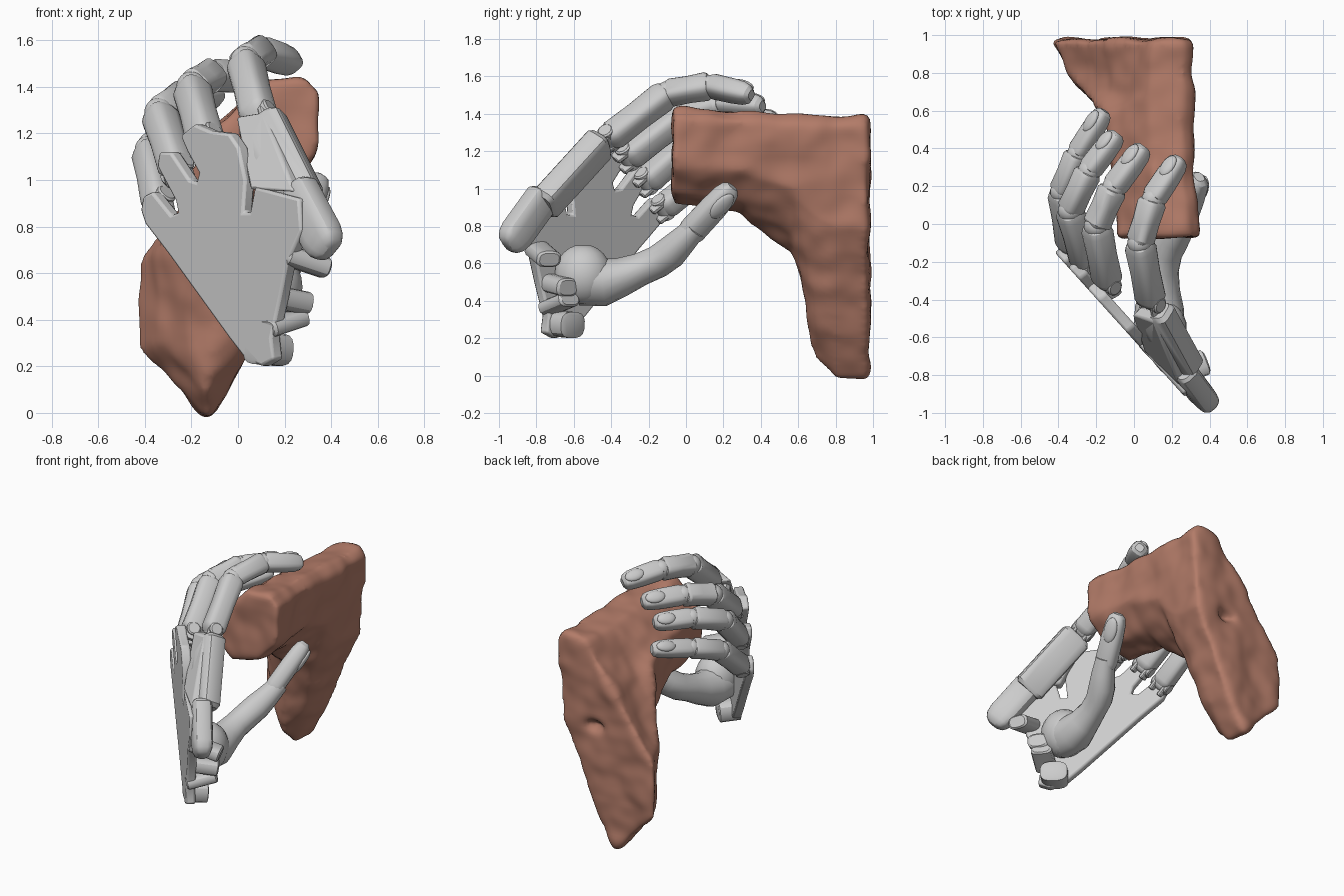
import bpy, bmesh, math
from mathutils import Vector as V

if "Cube" in bpy.data.objects:
    bpy.data.objects.remove(bpy.data.objects["Cube"])

IN = V((.74, .67, 0))          # direction from back of hand into the palm


def finish(ob, bevel=0, angle=30):
    bpy.ops.object.select_all(action='DESELECT')
    ob.select_set(True)
    bpy.context.view_layer.objects.active = ob
    bpy.ops.object.shade_smooth_by_angle(angle=math.radians(angle))
    if bevel:
        m = ob.modifiers.new('bevel', 'BEVEL')
        m.width, m.segments, m.limit_method = bevel, 2, 'ANGLE'
    return ob


def loft(name, rings, bevel=0, angle=30):
    bm = bmesh.new()
    rs = [[bm.verts.new(p) for p in r] for r in rings]
    n = len(rs[0])
    for a, b in zip(rs, rs[1:]):
        for i in range(n):
            j = (i + 1) % n
            bm.faces.new((a[i], a[j], b[j], b[i]))
    bm.faces.new(rs[0])
    bm.faces.new(rs[-1])
    bmesh.ops.recalc_face_normals(bm, faces=bm.faces)
    me = bpy.data.meshes.new(name)
    bm.to_mesh(me)
    bm.free()
    ob = bpy.data.objects.new(name, me)
    bpy.context.collection.objects.link(ob)
    return finish(ob, bevel, angle)


def ring(c, side, up, w, h, n=16, p=.7):
    out = []
    for k in range(n):
        a = 2 * math.pi * (k + .5) / n
        x, y = math.cos(a), math.sin(a)
        out.append(c + side * w * math.copysign(abs(x) ** p, x) + up * h * math.copysign(abs(y) ** p, y))
    return out


def frame(a, b, up):
    d = (b - a).normalized()
    up = (up - d * up.dot(d)).normalized()
    return d, d.cross(up), up


BONE = [(-.05, .5), (.01, .85), (.08, .98), (.5, .94), (.9, 1), (.98, .87), (1.04, .5)]
TIP = [(-.05, .5), (.02, .88), (.1, .98), (.55, .96), (.82, .88), (.94, .72), (1.0, .42)]
BOX = [(0, .8), (.05, 1), (.95, 1), (1, .8)]


def segment(name, a, b, up, w, h, prof=BONE, p=.6):
    a, b = V(a), V(b)
    d, side, up = frame(a, b, V(up))
    return loft(name, [ring(a.lerp(b, t), side, up, w * s, h * s, p=p) for t, s in prof])


def ball(name, c, r, scale=(1, 1, 1), basis=None):
    x, y, z = basis or (V((1, 0, 0)), V((0, 1, 0)), V((0, 0, 1)))
    rings = []
    for i in range(1, 12):
        a = math.pi * i / 12
        rings.append(ring(V(c) + z * r * scale[2] * -math.cos(a), x, y, r * scale[0] * math.sin(a),
                          r * scale[1] * math.sin(a), p=1))
    return loft(name, rings, angle=60)


def nail(name, a, b, up, w, h):
    d, side, up = frame(V(a), V(b), V(up))
    c = V(a).lerp(V(b), .7) + up * h * .84
    ball(name, c, 1, (w * .62, (V(b) - V(a)).length * .24, .02), (side, d, up))


# Held block: lofted front to back, then roughened
sections = [
    (-.07, [(.10, 1.42), (.28, 1.44), (.35, 1.38), (.34, 1.12), (.20, .98), (0, .92), (-.08, 1.0), (-.08, 1.24)]),
    (.30, [(.10, 1.40), (.26, 1.42), (.32, 1.36), (.30, 1.10), (.15, .92), (0, .86), (-.1, .95), (-.11, 1.22)]),
    (.58, [(.09, 1.38), (.25, 1.40), (.31, 1.34), (.28, 1.0), (.10, .75), (-.06, .64), (-.14, .75), (-.15, 1.15)]),
    (.69, [(.09, 1.37), (.26, 1.39), (.31, 1.33), (.26, .85), (0, .30), (-.14, .10), (-.22, .35), (-.26, .85)]),
    (.80, [(.09, 1.36), (.26, 1.38), (.31, 1.33), (.26, .80), (.02, .22), (-.13, -.02), (-.33, .30), (-.35, .70)]),
    (.975, [(.10, 1.38), (.27, 1.39), (.32, 1.33), (.27, .80), (.03, .24), (-.13, -.03), (-.43, .28), (-.43, .65)])]
block = loft('held_block', [[V((x, y, z)) for x, z in pts] for y, pts in sections], angle=60)
dent = ball('dent_cutter', (.02, .98, .80), .07, (1.2, 1, .7))
dent.hide_render = True
dent.hide_viewport = True
m = block.modifiers.new('dent', 'BOOLEAN')
m.operation, m.object = 'DIFFERENCE', dent
m = block.modifiers.new('remesh', 'REMESH')
m.mode, m.voxel_size, m.use_smooth_shade = 'VOXEL', .02, True
m = block.modifiers.new('soften', 'SMOOTH')
m.iterations, m.factor = 9, .5
tex = bpy.data.textures.new('lumps', 'CLOUDS')
tex.noise_scale, tex.noise_depth = .22, 1
m = block.modifiers.new('lumps', 'DISPLACE')
m.texture, m.strength, m.mid_level = tex, .045, .4
mat = bpy.data.materials.new('clay')
mat.diffuse_color = (.45, .2, .14, 1)
mat.use_nodes = True
mat.node_tree.nodes["Principled BSDF"].inputs["Base Color"].default_value = mat.diffuse_color
block.data.materials.append(mat)

# Back of the hand: flat upright plate with knuckle lobes
outline = [(-.42, .87), (-.40, .81), (-.30, .68), (-.04, .32), (.03, .23), (.10, .20), (.15, .23), (.14, .32),
           (.18, .50), (.21, .65), (.27, .78), (.26, .92), (.07, .97), (.05, .86), (.02, .86), (.03, 1.0),
           (.00, 1.14), (-.04, 1.20), (-.12, 1.21), (-.19, 1.24), (-.25, 1.19), (-.22, 1.12), (-.17, 1.03),
           (-.18, .99), (-.21, 1.0), (-.29, 1.12), (-.34, 1.12), (-.35, 1.06), (-.27, .91), (-.26, .86),
           (-.29, .85), (-.37, .95), (-.41, .93)]
back = [V((x, -.15 - 1.11 * (x + .42), z)) for x, z in outline]
loft('hand_back_plate', [back, [p + IN * .06 for p in back]], bevel=.012)

# Index-side hand bone, its sloping cover and the wrist end
segment('index_hand_bone', (.27, -.76, .91), (.10, -.45, 1.25), (-.45, -.6, .5), .105, .07, BOX, .45)
cover = [V(p) for p in [(.05, -.67, .96), (.24, -.86, .95), (.11, -.52, 1.29), (-.01, -.48, 1.27)]]
loft('index_cover', [cover, [p + IN * .07 for p in cover]], bevel=.012)
segment('wrist_tab', (.25, -.76, .96), (.395, -.955, .69), (-.5, -.8, -.2), .095, .065,
        [(0, .85), (.05, 1), (.75, 1), (.88, .9), (.96, .7), (1, .4)], .6)

# Wrist lugs and rounded heel
for i, (a, b, w, h) in enumerate([((.20, -.80, .68), (.38, -.73, .62), .07, .045),
                                  ((.14, -.74, .50), (.29, -.63, .47), .07, .05),
                                  ((.12, -.74, .36), (.27, -.62, .41), .07, .04),
                                  ((.08, -.70, .28), (.18, -.60, .27), .09, .07)]):
    segment(f'wrist_lug_{i + 1}', a, b, (0, 0, 1), w, h, BOX, .7)

# Fingers: knuckle, middle joint, end joint, tip, radius
fingers = {
    'index': ((.09, -.41, 1.27), (.03, -.10, 1.51), (.10, .13, 1.55), (.245, .35, 1.50), .074),
    'middle': ((-.14, -.31, 1.17), (-.20, -.01, 1.40), (-.11, .19, 1.45), (.055, .41, 1.44), .075),
    'ring': ((-.26, -.21, 1.04), (-.34, .07, 1.29), (-.24, .28, 1.36), (-.085, .48, 1.36), .072),
    'little': ((-.34, -.12, .90), (-.385, .17, 1.13), (-.30, .37, 1.20), (-.155, .60, 1.24), .068)}
for name, (a, b, c, d, r) in fingers.items():
    up = V(b) - (V(a) + V(d)) / 2
    segment(f'{name}_lower_bone', a, b, up, r, r)
    segment(f'{name}_middle_bone', b, c, up, r * .92, r * .92)
    segment(f'{name}_fingertip', c, d, up, r * .87, r * .82, TIP)
    nail(f'{name}_nail', c, d, up, r * .87, r * .82)
    ball(f'{name}_middle_joint', b, r * .88)
    ball(f'{name}_end_joint', c, r * .82)
    # knuckle hinge pin and the two fork arms reaching back to the plate
    dr, side, u = frame(V(a), V(b), up)
    segment(f'{name}_hinge', V(a) - side * r, V(a) + side * r, u, .045, .045, BOX, 1)
    for s in (-1, 1):
        o = V(a) + side * s * r * .55
        segment(f'{name}_fork_{"left" if s < 0 else "right"}', o + dr * .04, o - dr * .07, u,
                .018, .045, BOX, .6)

# Thumb: broad base, smooth neck, tip with nail
ball('thumb_base', (.14, -.55, .54), .155, (.9, 1, 1.05))
path = [(.13, -.56, .51, .13), (.135, -.44, .50, .125), (.14, -.34, .53, .10), (.15, -.24, .57, .085),
        (.17, -.15, .61, .085), (.205, -.08, .66, .085), (.245, -.02, .72, .074), (.285, .05, .79, .06)]
pts = [V(q[:3]) for q in path]
out = V((.75, .2, -.5))
rings = []
for i, p in enumerate(pts):
    d, side, u = frame(pts[max(i - 1, 0)], pts[min(i + 1, len(pts) - 1)], out)
    rings.append(ring(p, side, u, path[i][3], path[i][3], p=.9))
loft('thumb_neck', rings, angle=50)
segment('thumb_tip', (.255, .01, .75), (.345, .25, 1.01), out, .075, .062, TIP, .75)
nail('thumb_nail', (.255, .01, .75), (.345, .25, 1.01), out, .075, .062)
